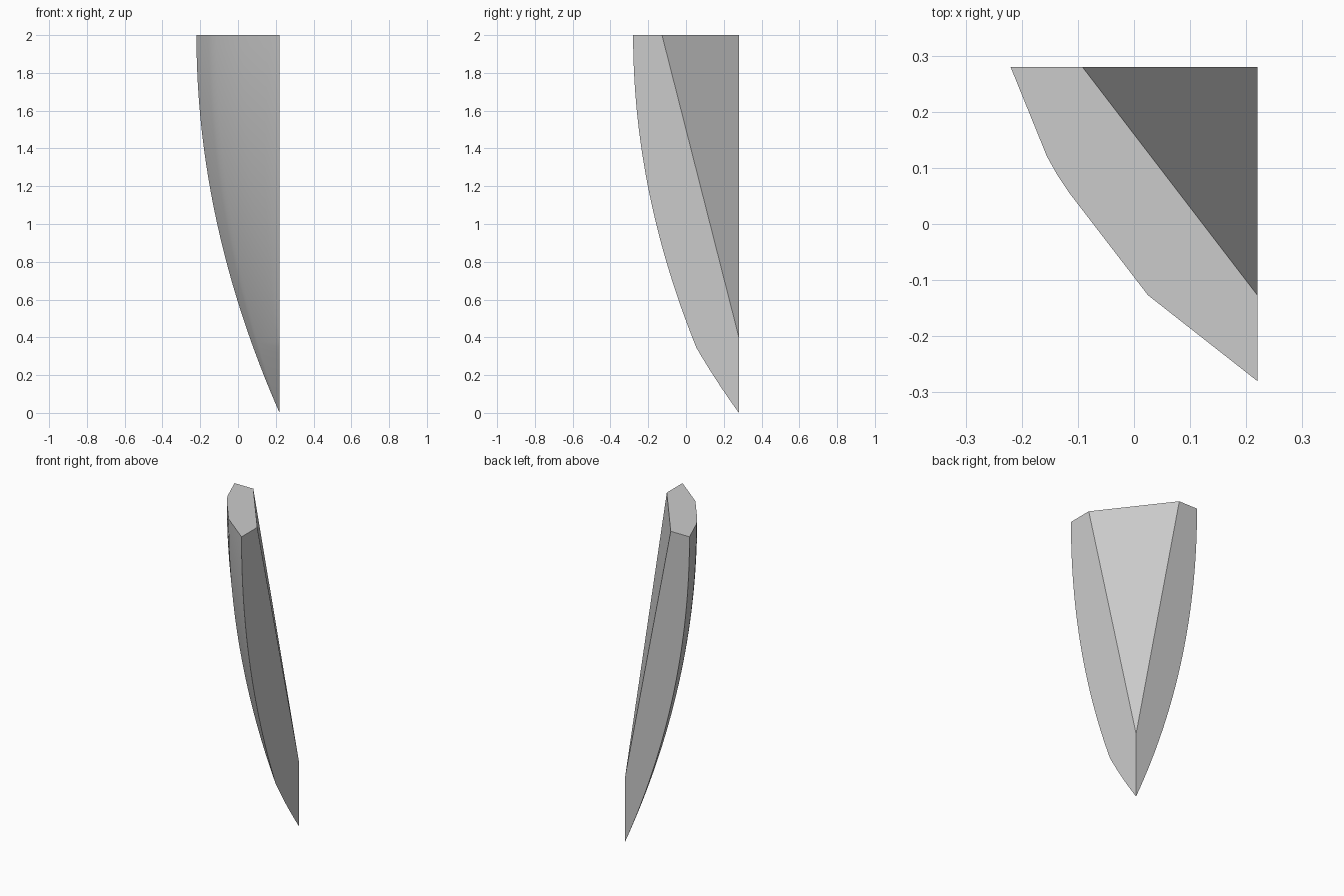
import bpy, bmesh
from mathutils import Vector

if "Cube" in bpy.data.objects:
    bpy.data.objects.remove(bpy.data.objects["Cube"])

XR, YB = 0.22, 0.28        # flat right wall and flat back wall
KINK = 0.345               # height where the front facet runs out on the right wall
LEVELS = 32


def section(z):
    """Cross-section at height z: right-wall end, facet corners, back-wall end, inner corner."""
    h = 2 - z
    f = (h / 2) ** 2
    g = (h / (2 - KINK)) ** 2
    if z >= KINK:
        end = (XR, -0.28 + 0.335 * g)
        front = (0.025 + 0.195 * g, -0.127 + 0.182 * g)
    else:
        t = (KINK - z) / KINK
        end = (XR, 0.055 + 0.225 * t - 0.025 * t * (1 - t))
        front = end
    # softened corner shrinking towards the tip
    cx, cy = -0.137 + 0.357 * f, 0.088 + 0.192 * f
    soft = [(cx + dx * (1 - f), cy + dy * (1 - f))
            for dx, dy in ((0.022, -0.033), (0, 0), (-0.018, 0.032))]
    back = (-0.22 + 0.44 * f, YB)
    return [end, front, *soft, back, (XR, YB)]


# Curved tapering body lofted through the sections
bm = bmesh.new()
heights = sorted({2 * i / LEVELS for i in range(LEVELS + 1)} | {KINK})
rings = [[bm.verts.new((x, y, z)) for x, y in section(z)] for z in heights]
n = len(rings[0])
for lo, hi in zip(rings, rings[1:]):
    for i in range(n):
        j = (i + 1) % n
        bm.faces.new((lo[i], lo[j], hi[j], hi[i]))
bm.faces.new(rings[-1])
bm.faces.new(rings[0])
bmesh.ops.remove_doubles(bm, verts=bm.verts, dist=1e-4)
bmesh.ops.dissolve_degenerate(bm, edges=bm.edges, dist=1e-5)

# Slanted flat inner face
a, b, c = Vector((XR, -0.127, 2)), Vector((-0.092, YB, 2)), Vector((XR, YB, 0.4))
normal = (b - a).cross(c - a).normalized()
if normal.x < 0:
    normal = -normal
cut = bmesh.ops.bisect_plane(bm, geom=bm.verts[:] + bm.edges[:] + bm.faces[:], dist=1e-5,
                             plane_co=a, plane_no=normal, clear_outer=True)
rim = [e for e in bm.edges if e.is_boundary]
bmesh.ops.holes_fill(bm, edges=rim, sides=0)
bmesh.ops.recalc_face_normals(bm, faces=bm.faces)

mesh = bpy.data.meshes.new("curved_blade")
bm.to_mesh(mesh)
bm.free()
blade = bpy.data.objects.new("curved_blade", mesh)
bpy.context.collection.objects.link(blade)

# Smooth outer curve with crisp wall edges
bpy.context.view_layer.objects.active = blade
blade.select_set(True)
bpy.ops.object.shade_smooth_by_angle(angle=0.52)
